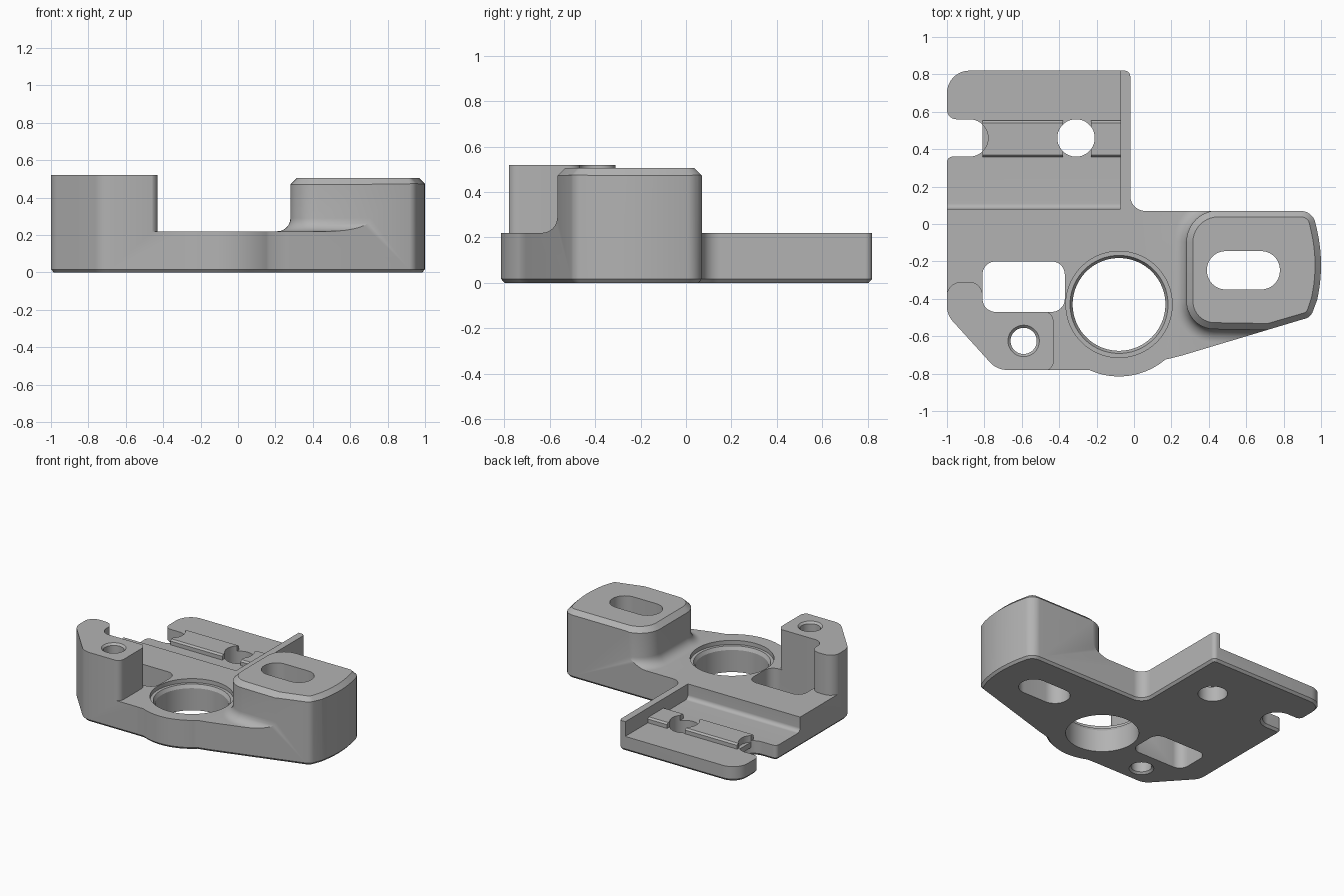
import bpy, bmesh, math
from mathutils import Vector

cube = bpy.data.objects.get("Cube")
if cube:
    bpy.data.objects.remove(cube, do_unlink=True)

grey = bpy.data.materials.new("machined grey")
grey.use_nodes = True
colour = (0.45, 0.45, 0.45, 1)
grey.diffuse_color = colour
grey.node_tree.nodes["Principled BSDF"].inputs["Base Color"].default_value = colour


def arc(cx, cy, r, start, end, n):
    """Sharp profile points along an arc, angles in degrees."""
    angles = [math.radians(start + (end - start) * i / n) for i in range(n + 1)]
    return [(cx + r * math.cos(a), cy + r * math.sin(a), 0) for a in angles]


def circle(cx, cy, r, n=64):
    return arc(cx, cy, r, 0, 360 - 360 / n, n - 1)


def box(x0, x1, y0, y1, r=0):
    return [(x0, y0, r), (x1, y0, r), (x1, y1, r), (x0, y1, r)]


def rounded(points, n=10):
    """Turn (x, y, radius) corners into a filleted outline."""
    out = []
    for i, (x, y, r) in enumerate(points):
        p = Vector((x, y))
        if r == 0:
            out.append(p)
            continue
        a = (Vector(points[i - 1][:2]) - p).normalized()
        b = (Vector(points[(i + 1) % len(points)][:2]) - p).normalized()
        half = a.angle(b) / 2
        reach = r / math.tan(half)
        centre = p + (a + b).normalized() * r / math.sin(half)
        u, v = p + a * reach - centre, p + b * reach - centre
        sweep = u.angle(v)
        for k in range(n + 1):
            t = k / n
            out.append(centre + (u * math.sin((1 - t) * sweep) + v * math.sin(t * sweep)) / math.sin(sweep))
    return out


def offset(outline, d):
    """Grow a counter-clockwise outline by d."""
    out = []
    for i, p in enumerate(outline):
        e1 = (p - outline[i - 1]).normalized()
        e2 = (outline[(i + 1) % len(outline)] - p).normalized()
        n1, n2 = Vector((e1.y, -e1.x)), Vector((e2.y, -e2.x))
        out.append(p + (n1 + n2) * d / (1 + n1.dot(n2)))
    return out


def loft(name, points, layers, along_x=False):
    """Stack an outline through (height, growth) layers and cap both ends."""
    outline = rounded(points)
    bm = bmesh.new()
    rings = []
    for h, d in layers:
        ring = offset(outline, d)
        rings.append([bm.verts.new((h, p.x, p.y) if along_x else (p.x, p.y, h)) for p in ring])
    count = len(outline)
    for low, high in zip(rings, rings[1:]):
        for i in range(count):
            j = (i + 1) % count
            bm.faces.new((low[i], low[j], high[j], high[i]))
    bm.faces.new(rings[0][::-1])
    bm.faces.new(rings[-1])
    bmesh.ops.recalc_face_normals(bm, faces=bm.faces)
    mesh = bpy.data.meshes.new(name)
    bm.to_mesh(mesh)
    bm.free()
    mesh.materials.append(grey)
    obj = bpy.data.objects.new(name, mesh)
    bpy.context.collection.objects.link(obj)
    return obj


def combine(target, tool, operation):
    """Apply one boolean and discard the tool."""
    mod = target.modifiers.new("combine", "BOOLEAN")
    mod.operation, mod.solver, mod.object = operation, "EXACT", tool
    bpy.context.view_layer.objects.active = target
    bpy.ops.object.modifier_apply(modifier=mod.name)
    bpy.data.objects.remove(tool, do_unlink=True)


# Overall outline of the bracket, with the open slot on its right edge
plan = [(-1, 0.82, 0.12), (-1, 0.56, 0.05), (-0.78, 0.56, 0.0999), (-0.78, 0.36, 0.0999),
        (-1, 0.36, 0.03), (-1, -0.486, 0.12), (-0.733, -0.78, 0.12), (-0.3, -0.78, 0)]
plan += arc(-0.08, -0.43, 0.385, -114, -50, 20)
plan += [(0.25, -0.705, 0), (0.945, -0.497, 0.06)]
plan += arc(0.163, -0.22, 0.837, -13, 13, 10)
plan += [(0.955, 0.07, 0.08), (-0.02, 0.07, 0.08), (-0.02, 0.82, 0.03)]
envelope = loft("envelope", plan, [(0, -0.015), (0.017, 0), (0.7, 0)])

# Flat plate thickness
body = loft("bracket_body", box(-1.2, 1.2, -1, 1), [(-0.1, 0), (0.22, 0)])

# Tall hooked post
post = [(-1.003, -0.31, 0.08), (-1.003, -0.785, 0), (-0.43, -0.785, 0.05), (-0.43, -0.465, 0.06),
        (-0.7, -0.46, 0), (-0.81, -0.4, 0), (-0.81, -0.31, 0.07)]
combine(body, loft("post", post, [(0.1, 0), (0.52, 0)]), "UNION")

# Chamfered boss with a concave flare at its foot
boss = [(0.28, 0.073, 0.17), (0.28, -0.56, 0.15), (0.72, -0.567, 0), (0.95, -0.5, 0.06)]
boss += arc(0.163, -0.22, 0.84, -13, 13, 10) + [(0.958, 0.073, 0.08)]
flare = 0.07
layers = [(0.1, flare)]
for step in range(9):
    a = math.radians(step * 90 / 8)
    layers.append((0.22 + flare * (1 - math.cos(a)), flare * (1 - math.sin(a))))
layers += [(0.47, 0), (0.505, -0.035)]
combine(body, loft("boss", boss, layers), "UNION")
combine(body, envelope, "INTERSECT")

# Lowered rear pocket with a filleted step
pocket = [(0.9, 0.11, 0), (0.9, 0.7, 0), (0.08, 0.7, 0), (0.08, 0.11, 0.03)]
combine(body, loft("pocket", pocket, [(-1.1, 0), (-0.072, 0)], True), "DIFFERENCE")

# Raised rail pieces on the pocket floor
rail = [(0.357, 0.06, 0), (0.553, 0.06, 0), (0.553, 0.138, 0), (0.541, 0.15, 0),
        (0.369, 0.15, 0), (0.357, 0.138, 0)]
for x0, x1 in ((-0.81, -0.38), (-0.23, -0.05)):
    combine(body, loft("rail", rail, [(x0, 0), (x1, 0)], True), "UNION")

# Through openings
through = [(-0.2, 0), (0.8, 0)]
openings = [
    (box(-0.81, -0.37, -0.47, -0.2, 0.07), through),
    (box(0.39, 0.78, -0.35, -0.145, 0.1), through),
    (circle(-0.31, 0.46, 0.1), through),
    (arc(-0.88, 0.46, 0.1, -90, 90, 24) + [(-0.9, 0.56, 0), (-0.9, 0.36, 0)],
     [(0.1, 0), (0.3, 0)]),
    (circle(-0.59, -0.625, 0.07),
     [(-0.1, 0.014), (0, 0.014), (0.014, 0), (0.506, 0), (0.52, 0.014), (0.7, 0.014)]),
    (circle(-0.08, -0.43, 0.248, 96),
     [(-0.1, 0), (0.165, 0), (0.19, 0.014), (0.19, 0.036), (0.7, 0.036)]),
]
for points, stack in openings:
    combine(body, loft("opening", points, stack), "DIFFERENCE")

# Smooth curved walls, crisp edges
bpy.ops.object.select_all(action="DESELECT")
body.select_set(True)
bpy.context.view_layer.objects.active = body
bpy.ops.object.shade_smooth_by_angle(angle=math.radians(25))
